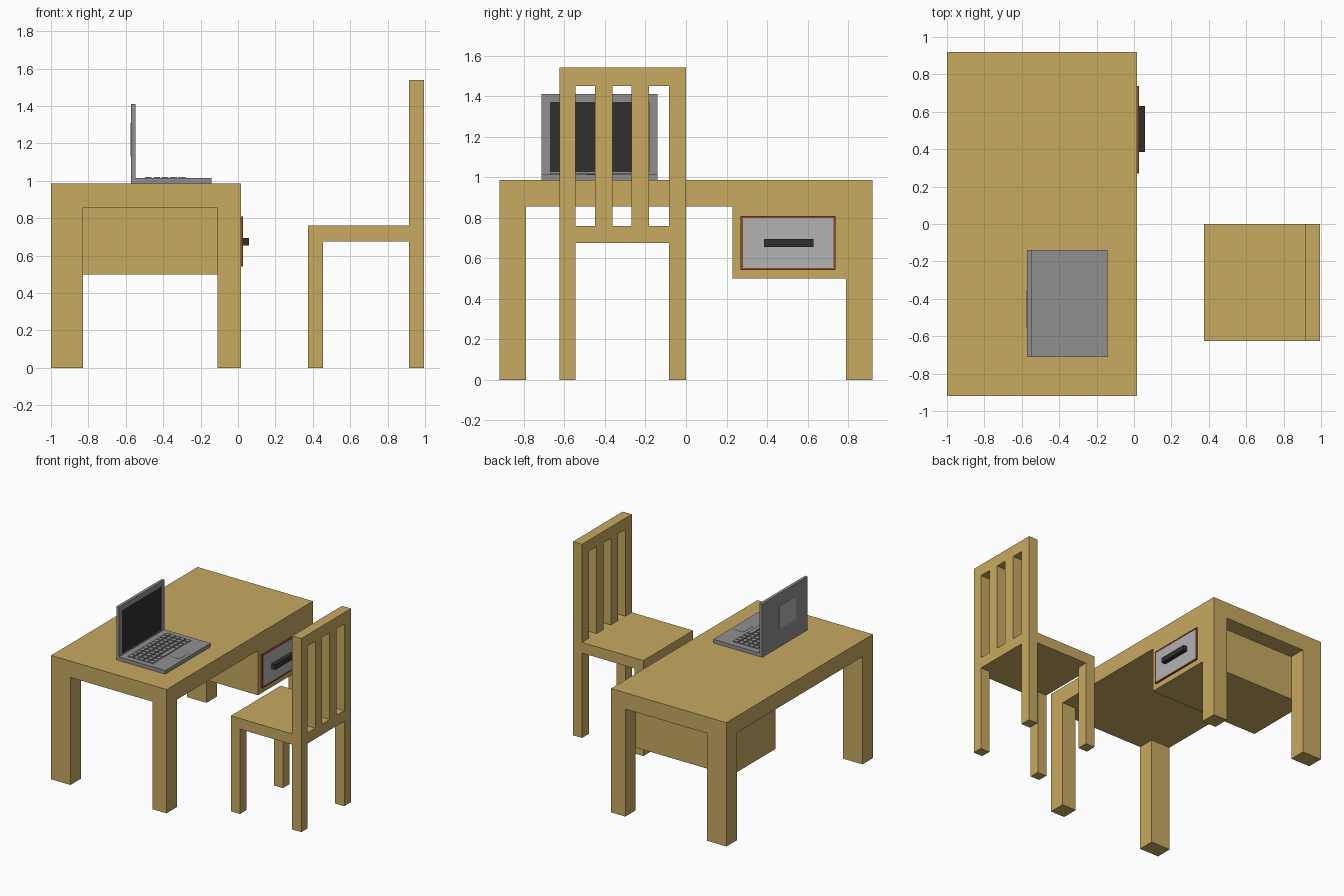
import bpy, bmesh

if "Cube" in bpy.data.objects:
    bpy.data.objects.remove(bpy.data.objects["Cube"])


def material(name, r, g, b):
    m = bpy.data.materials.new(name)
    m.diffuse_color = (r, g, b, 1)
    m.use_nodes = True
    m.node_tree.nodes["Principled BSDF"].inputs["Base Color"].default_value = m.diffuse_color
    return m


WOOD = material("wood", 0.58, 0.40, 0.12)
GREY = material("metal_grey", 0.28, 0.28, 0.28)
PALE = material("pale_grey", 0.45, 0.45, 0.45)
DARK = material("dark", 0.03, 0.03, 0.03)
BROWN = material("trim_brown", 0.26, 0.07, 0.025)


def solid(name, blocks, mat, bevel=0.0):
    """One watertight mesh from the union of boxes (x0, x1, y0, y1, z0, z1)."""
    cuts = [sorted({round(v, 5) for b in blocks for v in b[2 * a:2 * a + 2]}) for a in range(3)]
    filled = set()
    for i in range(len(cuts[0]) - 1):
        for j in range(len(cuts[1]) - 1):
            for k in range(len(cuts[2]) - 1):
                c = [(cuts[a][n] + cuts[a][n + 1]) / 2 for a, n in enumerate((i, j, k))]
                if any(all(b[2 * a] < c[a] < b[2 * a + 1] for a in range(3)) for b in blocks):
                    filled.add((i, j, k))
    bm = bmesh.new()
    verts = {}

    def vert(idx):
        if idx not in verts:
            verts[idx] = bm.verts.new([cuts[a][idx[a]] for a in range(3)])
        return verts[idx]

    for cell in sorted(filled):
        for axis in range(3):
            u, v = (axis + 1) % 3, (axis + 2) % 3
            for side in (0, 1):
                near = list(cell)
                near[axis] += 2 * side - 1
                if tuple(near) in filled:
                    continue
                loop = []
                for du, dv in ((0, 0), (1, 0), (1, 1), (0, 1)):
                    p = list(cell)
                    p[axis] += side
                    p[u] += du
                    p[v] += dv
                    loop.append(vert(tuple(p)))
                bm.faces.new(loop if side else loop[::-1])
    if bevel:
        # keep quads, bevel only the true corners
        sharp = [e for e in bm.edges if len(e.link_faces) == 2 and e.calc_face_angle() > 0.5]
        bmesh.ops.bevel(bm, geom=sharp, offset=bevel, segments=1, affect='EDGES')
    bmesh.ops.dissolve_limit(bm, angle_limit=0.01, verts=bm.verts[:], edges=bm.edges[:])
    me = bpy.data.meshes.new(name)
    bm.to_mesh(me)
    bm.free()
    me.materials.append(mat)
    ob = bpy.data.objects.new(name, me)
    bpy.context.collection.objects.link(ob)
    return ob


def ring(x0, x1, y0, y1, z0, z1, w):
    """Four blocks framing a rectangle in the yz plane."""
    return [(x0, x1, y0, y1, z0, z0 + w), (x0, x1, y0, y1, z1 - w, z1),
            (x0, x1, y0, y0 + w, z0, z1), (x0, x1, y1 - w, y1, z0, z1)]


# Desk: top slab, four legs and drawer cabinet
desk = [(-1, 0.015, -0.92, 0.92, 0.855, 0.985),
        (-0.95, 0.015, 0.23, 0.79, 0.50, 0.855)]
for x0, x1 in ((-1, -0.83), (-0.11, 0.015)):
    for y0, y1 in ((-0.92, -0.79), (0.79, 0.92)):
        desk.append((x0, x1, y0, y1, 0, 0.855))
solid("desk", desk, WOOD, 0.005)

# Drawer front, trim and handle
solid("drawer_trim", ring(0.012, 0.028, 0.27, 0.737, 0.543, 0.808, 0.01), BROWN, 0.002)
solid("drawer_front", [(0.012, 0.026, 0.28, 0.727, 0.553, 0.798)], PALE)
solid("drawer_handle", [(0.026, 0.06, 0.385, 0.63, 0.655, 0.695)], DARK, 0.003)

# Chair: seat, legs, back posts, top rail and slats
chair = [(0.375, 0.995, -0.625, 0, 0.675, 0.76),
         (0.915, 0.995, -0.625, 0, 1.45, 1.54)]
for y0, y1 in ((-0.625, -0.545), (-0.085, 0)):
    chair.append((0.375, 0.455, y0, y1, 0, 0.675))
    chair.append((0.915, 0.995, y0, y1, 0, 1.54))
for y0, y1 in ((-0.45, -0.363), (-0.27, -0.182)):
    chair.append((0.915, 0.995, y0, y1, 0.76, 1.45))
solid("chair", chair, WOOD)

# Laptop base, lid with bezel, display and rear panel
Y0, Y1 = -0.712, -0.14
solid("laptop_base", [(-0.55, -0.142, Y0, Y1, 0.985, 1.014)], GREY, 0.003)
solid("laptop_lid", [(-0.572, -0.553, Y0, Y1, 0.985, 1.41)]
      + ring(-0.553, -0.549, Y0, Y1, 0.985, 1.41, 0.04), GREY, 0.0015)
solid("laptop_display", [(-0.554, -0.552, Y0 + 0.04, Y1 - 0.04, 1.025, 1.37)], DARK)
solid("lid_panel", [(-0.574, -0.571, -0.56, -0.355, 1.13, 1.31)], PALE)
solid("trackpad", [(-0.25, -0.172, -0.492, -0.36, 1.01, 1.0155)], GREY)

# Keyboard: grid of keys with a long space bar in the nearest row
keys = []
for col in range(5):
    for row in range(11):
        x, y = -0.498 + col * 0.045, -0.67 + row * 0.0446
        if col == 4 and 3 <= row <= 6:
            continue
        keys.append((x, x + 0.036, y, y + 0.036, 1.012, 1.02))
keys.append((-0.318, -0.282, -0.67 + 3 * 0.0446, -0.67 + 6 * 0.0446 + 0.036, 1.012, 1.02))
solid("keys", keys, GREY)
